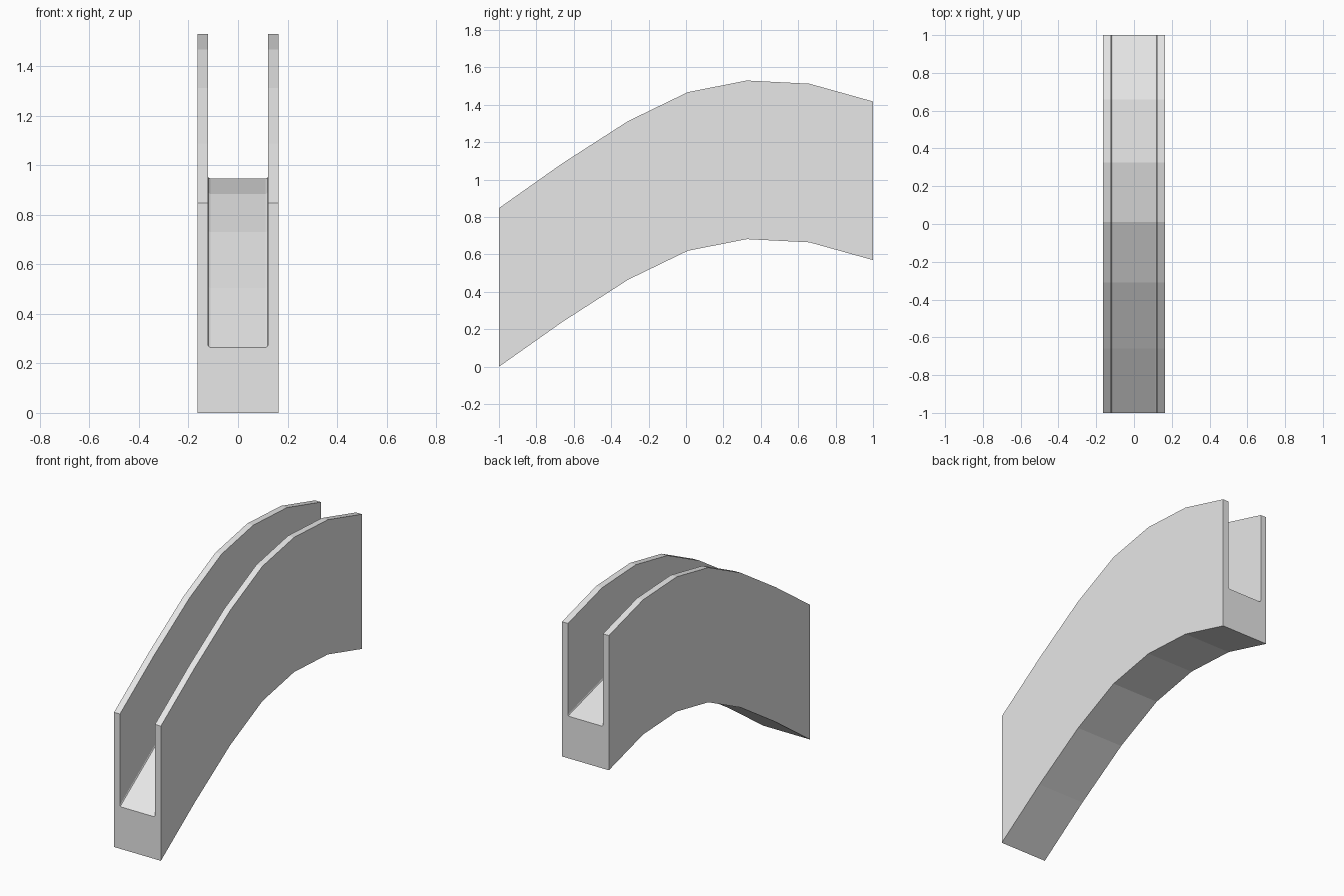
import bpy
import bmesh

if "Cube" in bpy.data.objects:
    bpy.data.objects.remove(bpy.data.objects["Cube"], do_unlink=True)

# Plain grey material
grey = bpy.data.materials.new("light_grey")
grey.use_nodes = True
colour = (0.8, 0.8, 0.8, 1)
grey.diffuse_color = colour
grey.node_tree.nodes["Principled BSDF"].inputs["Base Color"].default_value = colour

# Arched path of the underside (y, z)
path = [(-1, 0), (-0.66, 0.24), (-0.31, 0.465), (0.01, 0.62),
        (0.325, 0.682), (0.66, 0.665), (1, 0.57)]

# U-shaped section (x, height above the path), mirrored from its left half
HALF, INNER, FLOOR, TOP, CHAMFER = 0.163, 0.122, 0.265, 0.848, 0.01
left = [(HALF, 0), (HALF, TOP), (INNER, TOP),
        (INNER, FLOOR + CHAMFER), (INNER - CHAMFER * 0.3, FLOOR + CHAMFER * 0.3),
        (INNER - CHAMFER, FLOOR)]
section = left + [(-x, z) for x, z in reversed(left)]

# Sweep the section along the path, keeping it upright
bm = bmesh.new()
rings = [[bm.verts.new((x, y, z + base)) for x, z in section] for y, base in path]
count = len(section)
for a, b in zip(rings, rings[1:]):
    for i in range(count):
        j = (i + 1) % count
        bm.faces.new((a[i], a[j], b[j], b[i]))

# Close both ends
bm.faces.new(rings[0])
bm.faces.new(rings[-1])
bmesh.ops.recalc_face_normals(bm, faces=bm.faces)

mesh = bpy.data.meshes.new("curved_channel")
bm.to_mesh(mesh)
bm.free()
mesh.materials.append(grey)
channel = bpy.data.objects.new("curved_channel", mesh)
bpy.context.collection.objects.link(channel)
